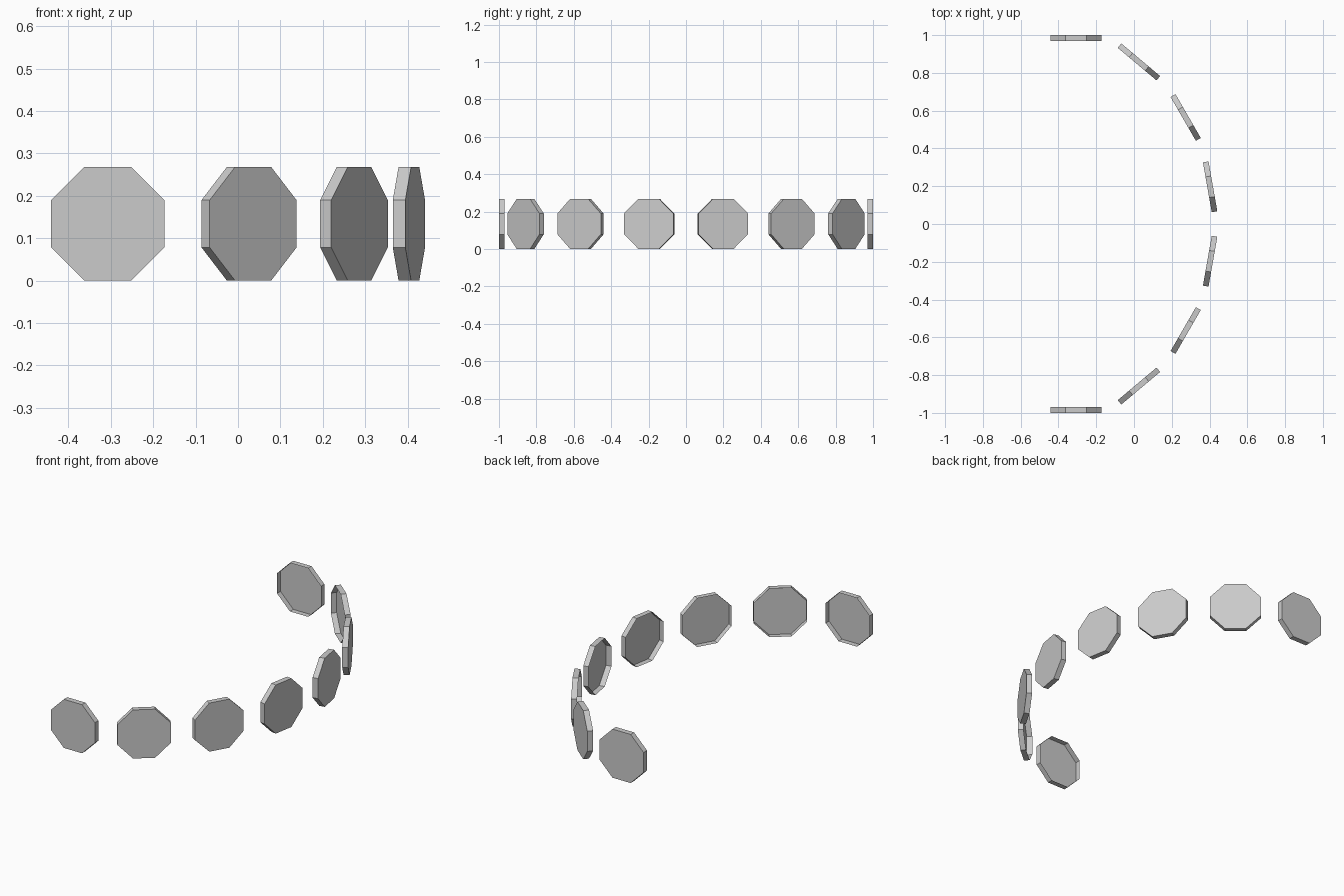
import bpy, bmesh
from math import radians, cos
from mathutils import Matrix

if "Cube" in bpy.data.objects:
    bpy.data.objects.remove(bpy.data.objects["Cube"])

WIDTH, THICK = 0.268, 0.030
RADIUS = WIDTH / 2 / cos(radians(22.5))

# x, y and turn about z for the shells on the back half of the arc
STATIONS = [(-0.307, 0.985, 0), (0.026, 0.858, 40),
            (0.2735, 0.564, 60), (0.403, 0.197, 80)]


def octagon_shell(name, x, y, turn, open_side):
    """Upright eight-sided shallow dish, resting on a flat edge, open on one side."""
    place = (Matrix.Translation((x, y, WIDTH / 2))
             @ Matrix.Rotation(radians(turn), 4, 'Z')
             @ Matrix.Rotation(radians(90), 4, 'X'))
    bm = bmesh.new()
    bmesh.ops.create_cone(bm, cap_ends=True, segments=8, radius1=RADIUS,
                          radius2=RADIUS, depth=THICK,
                          matrix=Matrix.Rotation(radians(22.5), 4, 'Z'))
    # remove the cap that faces the inside of the arc
    caps = [f for f in bm.faces if f.normal.z * open_side > 0.9]
    bmesh.ops.delete(bm, geom=caps, context='FACES')
    mesh = bpy.data.meshes.new(name)
    bm.to_mesh(mesh)
    bm.free()
    obj = bpy.data.objects.new(name, mesh)
    obj.matrix_world = place
    bpy.context.collection.objects.link(obj)


# Shells along the arc, mirrored front to back, closed faces outward
for i, (x, y, turn) in enumerate(STATIONS, 1):
    octagon_shell(f"back_disc_{i}", x, y, -turn, 1)
    octagon_shell(f"front_disc_{i}", x, -y, turn, -1)
